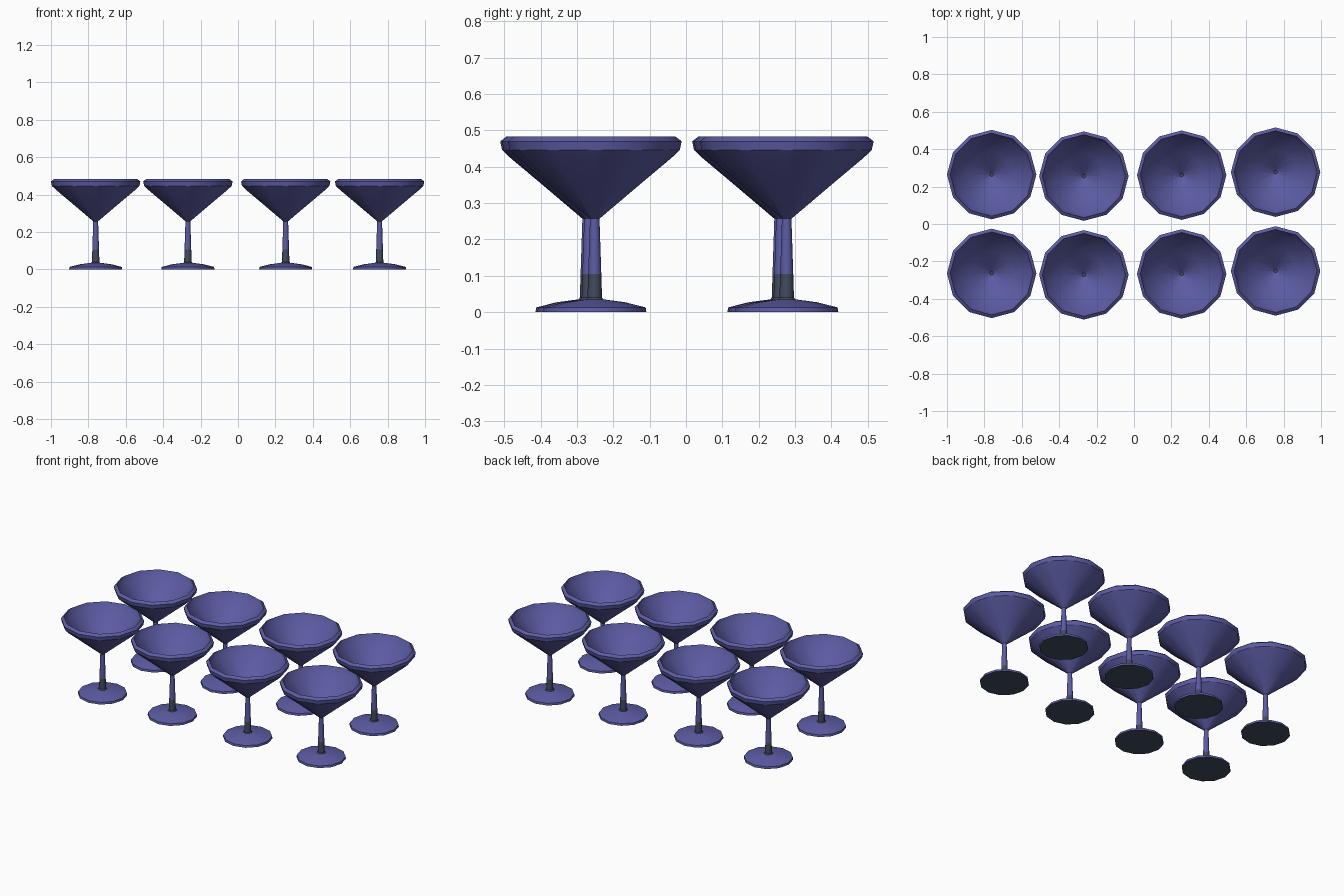
import bpy, bmesh, math

if "Cube" in bpy.data.objects:
    bpy.data.objects.remove(bpy.data.objects["Cube"])

SIDES = 12


def material(name, rgb):
    m = bpy.data.materials.new(name)
    m.diffuse_color = (*rgb, 1.0)
    m.use_nodes = True
    m.node_tree.nodes["Principled BSDF"].inputs["Base Color"].default_value = m.diffuse_color
    return m


violet = material("violet", (0.107, 0.107, 0.375))
slate = material("dark slate", (0.053, 0.068, 0.108))


def lathe(name, profile, mat, cap_start=False, cap_end=False):
    """Turn (radius, height) points around z; flat caps are optional."""
    bm = bmesh.new()
    rings = []
    for r, z in profile:
        rings.append([bm.verts.new((r * math.cos(2 * math.pi * i / SIDES),
                                    r * math.sin(2 * math.pi * i / SIDES), z))
                      for i in range(SIDES)])
    for a, b in zip(rings, rings[1:]):
        for i in range(SIDES):
            j = (i + 1) % SIDES
            bm.faces.new((a[i], a[j], b[j], b[i]))
    if cap_start:
        bm.faces.new(rings[0][::-1])
    if cap_end:
        bm.faces.new(rings[-1])
    mesh = bpy.data.meshes.new(name)
    bm.to_mesh(mesh)
    bm.free()
    mesh.materials.append(mat)
    mesh.shade_smooth()
    mesh.set_sharp_from_angle(angle=math.radians(32))
    return mesh


# Bowl: outside cone, bevelled rim, inside cone
bowl = lathe("bowl", [(0.013, 0.257), (0.125, 0.352), (0.212, 0.425), (0.234, 0.446),
                      (0.239, 0.470), (0.222, 0.483), (0.205, 0.445),
                      (0.118, 0.361), (0.010, 0.270)], violet)
# Dark bottom inside the bowl
bowl_centre = lathe("bowl_centre", [(0.010, 0.268), (0.010, 0.270)], slate, cap_end=True)
# Stem, with a dark lower part
stem = lathe("stem", [(0.018, 0.105), (0.013, 0.258)], violet)
stem_base = lathe("stem_base", [(0.026, 0.033), (0.020, 0.040), (0.018, 0.105)], slate)
# Foot with a dark underside
foot = lathe("foot", [(0.142, 0.0), (0.140, 0.013), (0.085, 0.027), (0.026, 0.035)], violet)
underside = lathe("foot_underside", [(0.141, 0.0), (0.141, 0.001)], slate, cap_start=True)

# Two rows of four slightly uneven glasses
columns = [(-0.761, 0.0), (-0.268, -0.008), (0.255, -0.003), (0.757, 0.013)]
for x, dy in columns:
    for y in (-0.264, 0.264):
        for mesh in (bowl, bowl_centre, stem, stem_base, foot, underside):
            ob = bpy.data.objects.new(mesh.name, mesh)
            ob.location = (x, y + dy, 0)
            bpy.context.collection.objects.link(ob)
